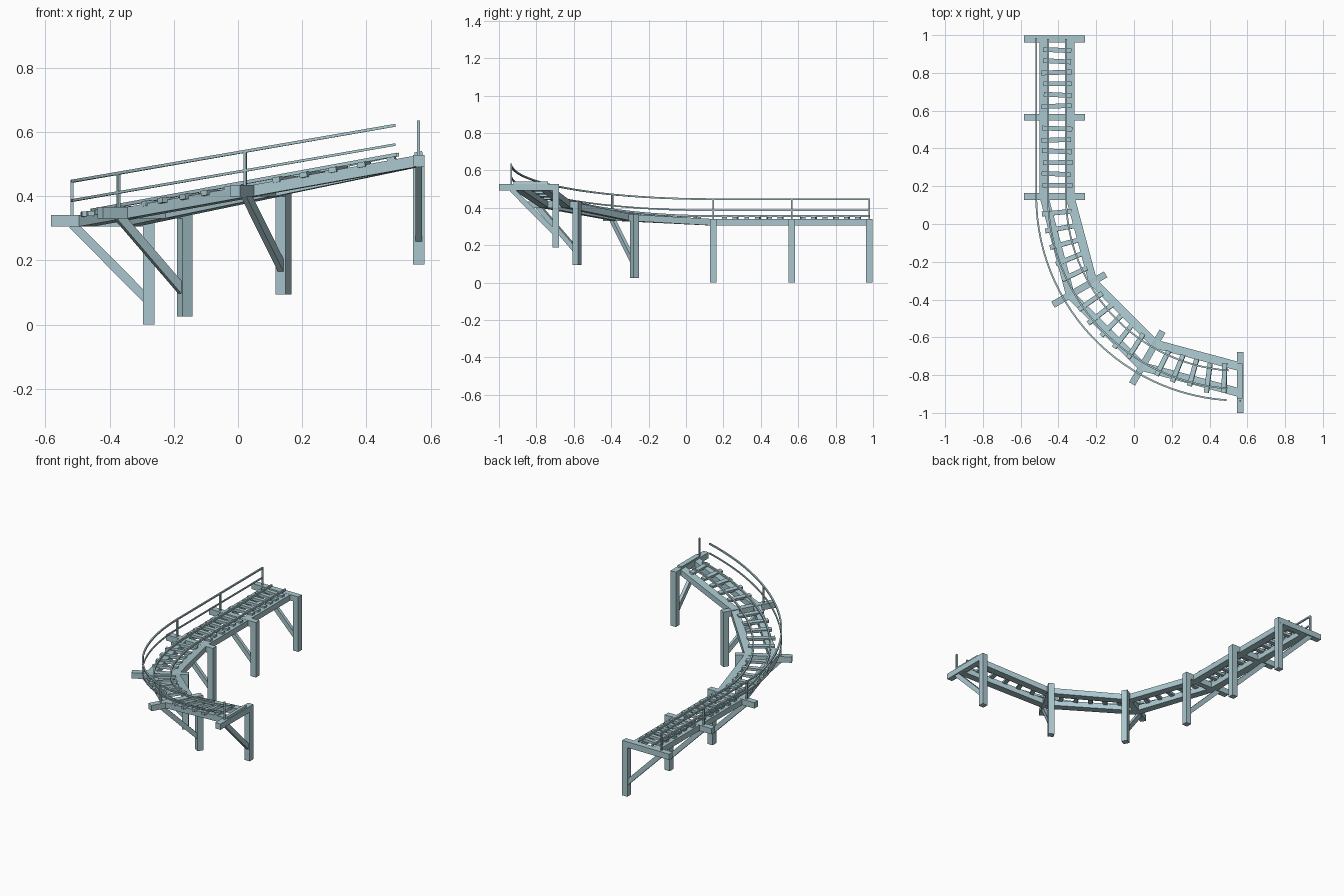
import bpy, bmesh, math, random
from mathutils import Vector, Matrix

if "Cube" in bpy.data.objects:
    bpy.data.objects.remove(bpy.data.objects["Cube"])

random.seed(4)
CX, CY, R, RISE = 0.5625, 0.145, 0.97, 0.187   # bend centre, track radius, climb
BASE = 0.34                                     # deck height on the straight

mat = bpy.data.materials.new("pale_blue_grey")
mat.diffuse_color = (0.40, 0.575, 0.615, 1)
mat.use_nodes = True
mat.node_tree.nodes["Principled BSDF"].inputs["Base Color"].default_value = mat.diffuse_color


def point(d, out, z):
    """Track position: d < 0 is distance along the straight, d >= 0 is bend angle."""
    if d < 0:
        return Vector((CX - R - out, CY - d, z))
    r = R + out
    return Vector((CX - r * math.cos(d), CY - r * math.sin(d),
                   z + RISE * (1 - math.cos(d))))


def axes(d, pitch=False):
    a = max(d, 0)
    out = Vector((-math.cos(a), -math.sin(a), 0))
    tan = Vector((math.sin(a), -math.cos(a), 0))
    if pitch:
        tan.z = RISE * math.sin(a) / R
        tan.normalize()
    return out, tan


def finish(bm, name):
    bmesh.ops.recalc_face_normals(bm, faces=bm.faces)
    me = bpy.data.meshes.new(name)
    bm.to_mesh(me)
    bm.free()
    me.materials.append(mat)
    ob = bpy.data.objects.new(name, me)
    bpy.context.collection.objects.link(ob)
    return ob


def box(bm, centre, x, y, size):
    """Box with local axes x, y and given size."""
    z = x.cross(y).normalized()
    m = Matrix((x * size[0], y * size[1], z * size[2])).transposed().to_4x4()
    bmesh.ops.create_cube(bm, size=1, matrix=Matrix.Translation(centre) @ m)


def beam(bm, a, b, side, w, h):
    """Box from a to b; side gives the width direction."""
    y = (b - a).normalized()
    x = (side - y * side.dot(y)).normalized()
    box(bm, (a + b) / 2, x, y, (w, (b - a).length, h))


def sweep(name, out, z, w, h, path):
    """Square bar following the track."""
    bm = bmesh.new()
    prev = None
    for d in path:
        ring = [bm.verts.new(point(d, out + sx * w / 2, z + sz * h / 2))
                for sx, sz in ((-1, -1), (1, -1), (1, 1), (-1, 1))]
        if prev:
            for i in range(4):
                j = (i + 1) % 4
                bm.faces.new((prev[i], prev[j], ring[j], ring[i]))
        else:
            bm.faces.new(ring)
        prev = ring
    bm.faces.new(prev)
    return finish(bm, name)


bents = [-0.835, -0.42, 0.0, math.pi / 6, math.pi / 3, math.pi / 2]

# Support frames: crossbeam, one post on the inner side, diagonal brace
for i, d in enumerate(bents):
    out, tan = axes(d)
    bm = bmesh.new()
    box(bm, point(d, 0.0145, BASE - 0.0175), out, tan, (0.321, 0.036, 0.036))
    box(bm, point(d, -0.129, 0.1695), out, tan, (0.036, 0.0358, 0.339))
    beam(bm, point(d, 0.108, 0.312), point(d, -0.122, 0.08), tan, 0.02, 0.028)
    finish(bm, f"support_frame_{i + 1}")

    # Handrail post
    bm = bmesh.new()
    box(bm, point(d, 0.11, 0.393), out, tan, (0.009, 0.009, 0.112))
    finish(bm, f"handrail_post_{i + 1}")

# Stringers: straight beams from frame to frame
for name, off in (("outer", 0.069), ("inner", -0.069)):
    bm = bmesh.new()
    for a, b in zip(bents, bents[1:]):
        side = axes((a + b) / 2 if a >= 0 else -1)[0]
        beam(bm, point(a, off, BASE - 0.018), point(b, off, BASE - 0.018),
             side, 0.046, 0.035)
    finish(bm, f"{name}_stringer")

# Sleepers, laid slightly unevenly
bm = bmesh.new()


def sleeper(d, length, skew=0.06):
    out, tan = axes(d, True)
    rot = Matrix.Rotation(random.uniform(-skew, skew), 3, 'Z')
    box(bm, point(d, random.uniform(-0.006, 0.006), BASE + 0.003),
        rot @ out, rot @ tan, (length, 0.025, 0.016))


for a, b in zip(bents, bents[1:]):
    n = 7 if b <= 0 else 6
    for k in range(1, n):
        sleeper(a + (b - a) * k / n, random.uniform(0.145, 0.16))
sleeper(bents[-1], 0.185, 0)
finish(bm, "sleepers")

# Running rails and handrails, ending just short of the last frame
path = [-0.835, -0.42] + [math.radians(86.2) * k / 28 for k in range(29)]
sweep("outer_rail", 0.0475, BASE + 0.015, 0.009, 0.011, path)
sweep("inner_rail", -0.0475, BASE + 0.015, 0.009, 0.011, path)
sweep("lower_handrail", 0.11, 0.386, 0.007, 0.008, path)
sweep("upper_handrail", 0.11, 0.446, 0.009, 0.009, path)
